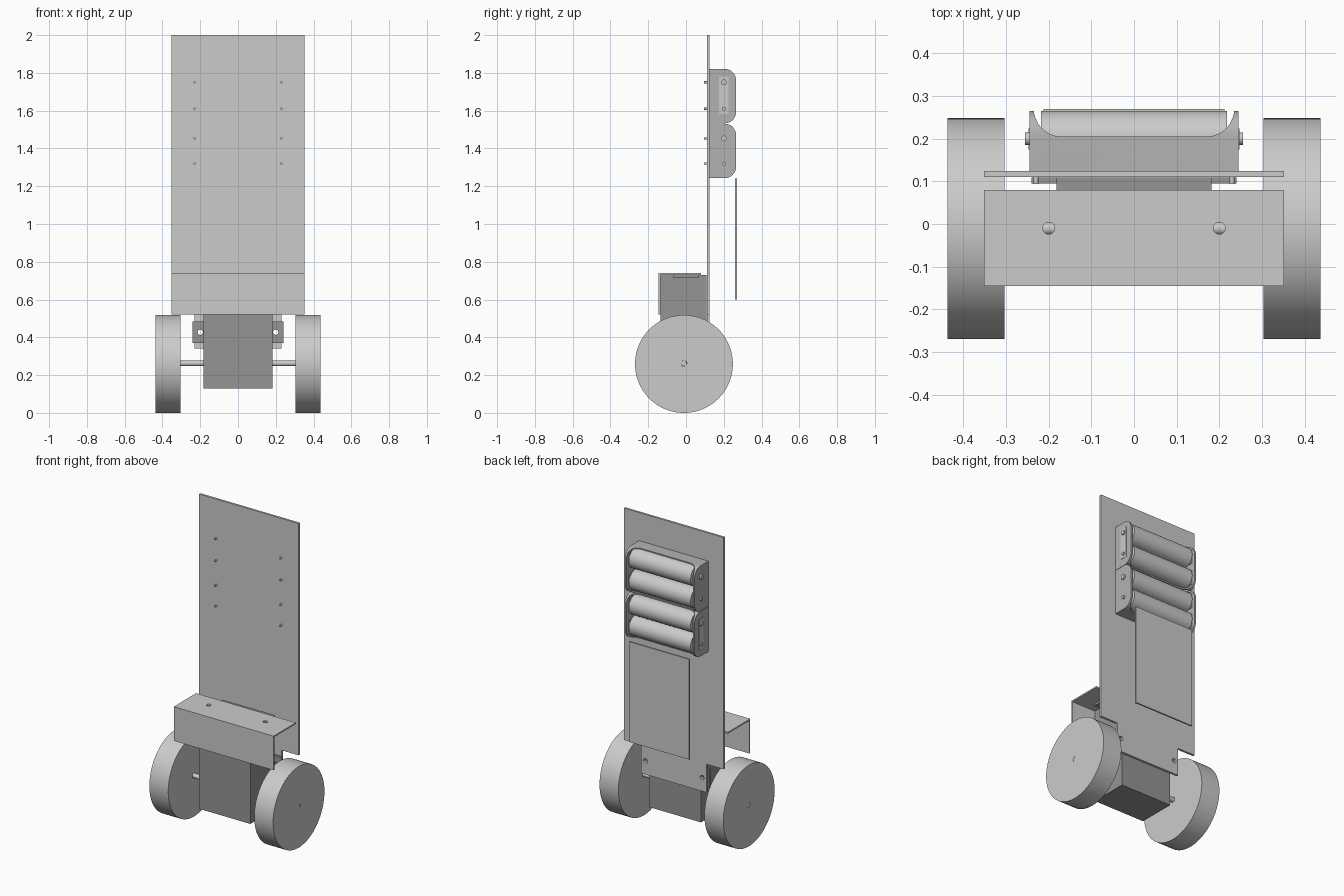
import bpy, bmesh, math
from mathutils import Vector

if "Cube" in bpy.data.objects:
    bpy.data.objects.remove(bpy.data.objects["Cube"])


def material(name, v):
    m = bpy.data.materials.new(name)
    m.diffuse_color = (v, v, v, 1)
    m.use_nodes = True
    m.node_tree.nodes["Principled BSDF"].inputs["Base Color"].default_value = m.diffuse_color
    return m


DARK = material("dark_grey", 0.30)
MID = material("mid_grey", 0.45)


def prism(name, pts, axis, lo, hi, mat=None):
    """Extrude a 2D outline along an axis; outline is (y,z), (x,z) or (x,y)."""
    def place(p, t):
        return {'X': (t, p[0], p[1]), 'Y': (p[0], t, p[1]), 'Z': (p[0], p[1], t)}[axis]
    bm = bmesh.new()
    face = bm.faces.new([bm.verts.new(place(p, lo)) for p in pts])
    ext = bmesh.ops.extrude_face_region(bm, geom=[face])['geom']
    shift = Vector(place((0, 0), hi - lo))
    bmesh.ops.translate(bm, vec=shift, verts=[v for v in ext if isinstance(v, bmesh.types.BMVert)])
    bmesh.ops.recalc_face_normals(bm, faces=bm.faces)
    me = bpy.data.meshes.new(name)
    bm.to_mesh(me)
    bm.free()
    ob = bpy.data.objects.new(name, me)
    bpy.context.collection.objects.link(ob)
    if mat:
        me.materials.append(mat)
    return ob


def box(name, x0, x1, y0, y1, z0, z1, mat=None):
    return prism(name, [(x0, y0), (x1, y0), (x1, y1), (x0, y1)], 'Z', z0, z1, mat)


def smooth(ob):
    bpy.ops.object.select_all(action='DESELECT')
    ob.select_set(True)
    bpy.context.view_layer.objects.active = ob
    bpy.ops.object.shade_smooth_by_angle(angle=math.radians(35))


def cyl(name, c, r, axis, lo, hi, n=24, mat=None):
    pts = [(c[0] + r * math.cos(2 * math.pi * i / n), c[1] + r * math.sin(2 * math.pi * i / n))
           for i in range(n)]
    ob = prism(name, pts, axis, lo, hi, mat)
    smooth(ob)
    return ob


def cut(ob, cutters):
    for c in cutters:
        m = ob.modifiers.new("cut", 'BOOLEAN')
        m.operation, m.solver, m.object = 'DIFFERENCE', 'EXACT', c
        bpy.context.view_layer.objects.active = ob
        bpy.ops.object.modifier_apply(modifier=m.name)
        bpy.data.objects.remove(c)


def arc(cy, cz, r, a0, a1, n=8):
    return [(cy + r * math.cos(math.radians(a0 + (a1 - a0) * i / n)),
             cz + r * math.sin(math.radians(a0 + (a1 - a0) * i / n))) for i in range(n + 1)]


# Tall mounting plate with a narrower tongue at the bottom
half = [(0.23, 0.34), (0.23, 0.52), (0.352, 0.52), (0.352, 2.0)]
plate = prism("back_plate", half + [(-x, z) for x, z in reversed(half)], 'Y', 0.11, 0.124)
cut(plate, [cyl("cutter", (s * 0.2, 0.427), 0.014, 'Y', 0.0, 0.2) for s in (-1, 1)])

# Folded front bracket
fold = [(-0.145, 0.522), (-0.136, 0.522), (-0.136, 0.731), (0.08, 0.731), (0.08, 0.74), (-0.145, 0.74)]
bracket = prism("front_bracket", fold, 'X', -0.352, 0.352)
cut(bracket, [cyl("cutter", (s * 0.2, -0.01), 0.014, 'Z', 0.6, 0.8) for s in (-1, 1)])

# Motor housing with top and rear mounting tabs
box("motor_housing", -0.182, 0.182, -0.135, 0.109, 0.13, 0.73, DARK)
for s in (-1, 1):
    x0, x1 = sorted((s * 0.181, s * 0.24))
    top = box("motor_top_tab", x0, x1, -0.07, 0.07, 0.716, 0.73, DARK)
    cut(top, [cyl("cutter", (s * 0.2, -0.01), 0.014, 'Z', 0.6, 0.8)])
    rear = box("motor_rear_tab", x0, x1, 0.095, 0.109, 0.37, 0.483, DARK)
    cut(rear, [cyl("cutter", (s * 0.2, 0.427), 0.014, 'Y', 0.0, 0.2)])

    # Wheels and axles
    w0, w1 = sorted((s * 0.304, s * 0.437))
    wheel = cyl("wheel", (-0.011, 0.259), 0.259, 'X', w0, w1, 96)
    cut(wheel, [cyl("cutter", (-0.011, 0.262), 0.0155, 'X', w0 - 0.1, w1 + 0.1)])
    smooth(wheel)
    a0, a1 = sorted((s * 0.18, s * 0.436))
    cyl("axle", (-0.011, 0.262), 0.015, 'X', a0, a1)

# Rear panel
box("rear_panel", -0.212, 0.212, 0.26, 0.27, 0.6, 1.24)


# Battery holders: rounded shell, hollowed, with the long sides cut away
def rounded(y0, y1, z0, z1, r):
    return [(y0, z0)] + arc(y1 - r, z0 + r, r, -90, 0) + arc(y1 - r, z1 - r, r, 0, 90) + [(y0, z1)]


for z0, z1, cells, side in ((1.243, 1.531, (1.32, 1.453), -1), (1.533, 1.821, (1.61, 1.75), 1)):
    tray = prism("battery_holder", rounded(0.124, 0.265, z0, z1, 0.06), 'X', -0.245, 0.245, MID)
    cavity = prism("cutter", rounded(0.133, 0.256, z0 + 0.008, z1 - 0.008, 0.053), 'X', -0.234, 0.234)
    curve = arc(0.17, 0.27, 0.065, -90, 0)
    opening = prism("cutter", curve + [(0.235, 0.3), (-0.235, 0.3)]
                    + [(-x, y) for x, y in reversed(curve)], 'Z', z0 - 0.1, z1 + 0.1)
    cut(tray, [cavity, opening])
    smooth(tray)

    # Link strip joining the two cells on one end
    l0, l1 = sorted((side * 0.244, side * 0.247))
    box("link_strip", l0, l1, 0.175, 0.224, cells[0] - 0.027, cells[1] + 0.03)

    # Cells, terminals, rivets and solder pins
    for i, z in enumerate(cells):
        d = 1 if i else -1
        cyl("battery_cell", (0.2, z), 0.065, 'X', -0.218, 0.218, 48)
        n0, n1 = sorted((d * 0.217, d * 0.228))
        cyl("cell_terminal", (0.2, z), 0.022, 'X', n0, n1)
        for s in (-1, 1):
            c0, c1 = sorted((s * 0.228, s * 0.233))
            box("contact_plate", c0, c1, 0.15, 0.245, z - 0.045, z + 0.045)
            r0, r1 = sorted((s * 0.233, s * 0.255))
            cyl("contact_rivet", (0.2, z), 0.015 if i else 0.01, 'X', r0, r1, 20)
            cyl("solder_pin", (s * 0.23, z), 0.006, 'Y', 0.094, 0.13, 12)
